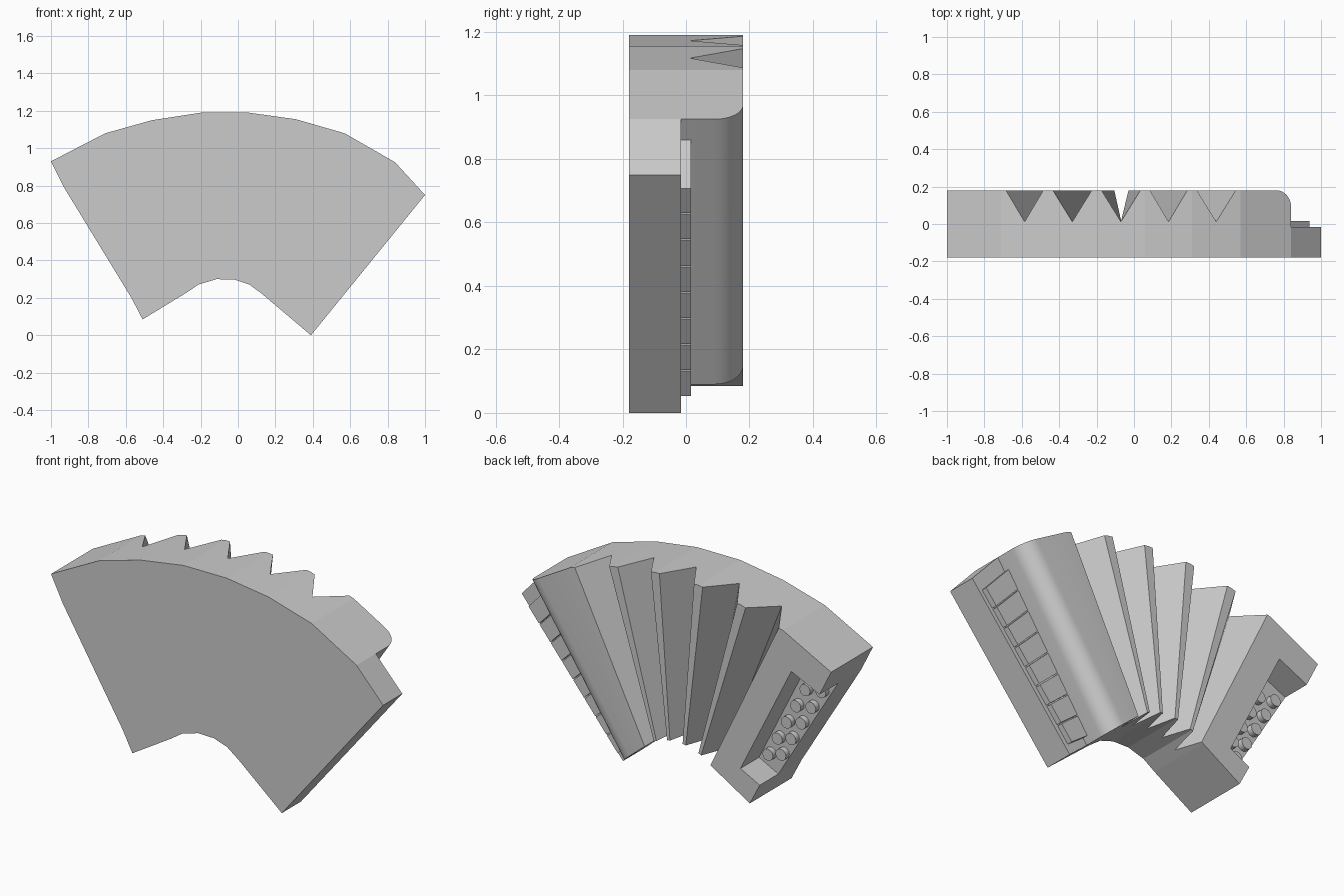
import bpy, bmesh, math
from mathutils import Vector

if "Cube" in bpy.data.objects:
    bpy.data.objects.remove(bpy.data.objects["Cube"])

BACK, FRONT = 0.18, -0.18


def loft(name, rings, smooth=False):
    """Solid skinned through rings of equal point count, capped at both ends."""
    bm = bmesh.new()
    loops = [[bm.verts.new(p) for p in r] for r in rings]
    n = len(loops[0])
    for a, b in zip(loops, loops[1:]):
        for i in range(n):
            bm.faces.new((a[i], a[(i + 1) % n], b[(i + 1) % n], b[i]))
    bm.faces.new(loops[0][::-1])
    bm.faces.new(loops[-1])
    bmesh.ops.recalc_face_normals(bm, faces=bm.faces)
    me = bpy.data.meshes.new(name)
    bm.to_mesh(me)
    bm.free()
    ob = bpy.data.objects.new(name, me)
    bpy.context.collection.objects.link(ob)
    if smooth:
        bpy.ops.object.select_all(action='DESELECT')
        ob.select_set(True)
        bpy.context.view_layer.objects.active = ob
        bpy.ops.object.shade_smooth_by_angle(angle=math.radians(30))
    return ob


def prism(name, outline, y0, y1):
    """Outline in x, z extruded along y."""
    return loft(name, [[(x, y, z) for x, z in outline] for y in (y0, y1)])


def along(pts, t):
    i = min(int(t), len(pts) - 2)
    return Vector(pts[i]).lerp(Vector(pts[i + 1]), t - i)


# Bellows: flat front, five V folds at the back
top = [(-.71, 1.08), (-.46, 1.15), (-.20, 1.19), (.06, 1.19), (.31, 1.155), (.57, 1.08)]
low = [(-.28, .225), (-.21, .272), (-.115, .30), (-.02, .298), (.06, .272), (.13, .22)]
stations = [(0, BACK)]
for i in range(5):
    stations += [(i + .1, BACK), (i + .5, .012), (i + .9, BACK)]
    if i < 4:
        stations.append((i + 1, BACK))
stations.append((5, BACK))
rings = []
for t, y in stations:
    a, b = along(low, t), along(top, t)
    rings.append([(a.x, FRONT, a.y), (b.x, FRONT, b.y), (b.x, y, b.y), (a.x, y, a.y)])
loft("bellows", rings)

# Bass box: full front slab, back slab with a notch open to the side
FLOOR = .02
corner = [(-1, .93), (-.71, 1.08), (-.28, .225), (-.51, .085), (-.57, .2)]
prism("bass_box_front", corner + [(-.93, .79)], FRONT, FLOOR)
prism("bass_box_back", corner + [(-.454, .26), (-.76, .87), (-.93, .79)], FLOOR, BACK)

# Bass buttons: two columns of five
for c, (p, q) in enumerate([((-.75, .715), (-.527, .304)), ((-.845, .73), (-.605, .325))]):
    for r in range(5):
        x, z = Vector(p).lerp(Vector(q), r / 4)
        bpy.ops.mesh.primitive_cylinder_add(vertices=12, radius=.032, depth=.035,
                                            location=(x, FLOOR + .0125, z),
                                            rotation=(math.pi / 2, 0, 0))
        bpy.context.object.name = f"bass_button_{c}_{r}"
        bpy.ops.object.shade_smooth_by_angle(angle=math.radians(40))

# Keyboard base
KEYBED = -.015
prism("keyboard_base", [(.57, 1.08), (.84, .925), (1, .75), (.39, 0), (.13, .22)], FRONT, KEYBED)

# Treble casing with a rounded back edge
R = .09
rings = []
for inner, outer in (((.13, .22), (.284, .09)), ((.57, 1.08), (.84, .925))):
    a, b = Vector(inner), Vector(outer)
    w = (b - a).length
    prof = [(0, KEYBED), (w, KEYBED)]
    for k in range(9):
        ang = math.pi / 2 * k / 8
        prof.append((w - R + R * math.cos(ang), BACK - R + R * math.sin(ang)))
    prof.append((0, BACK))
    d = (b - a).normalized()
    rings.append([(a.x + d.x * u, y, a.y + d.y * u) for u, y in prof])
loft("treble_casing", rings, smooth=True)

# Piano keys
in0, in1 = Vector((.304, .12)), Vector((.80, .863))
out0, out1 = Vector((.40, .05)), Vector((.94, .71))
for k in range(8):
    s, e = (k + .03) / 8, (k + .97) / 8
    quad = [in0.lerp(in1, s), out0.lerp(out1, s), out0.lerp(out1, e), in0.lerp(in1, e)]
    prism(f"key_{k}", quad, KEYBED - .005, .015)
